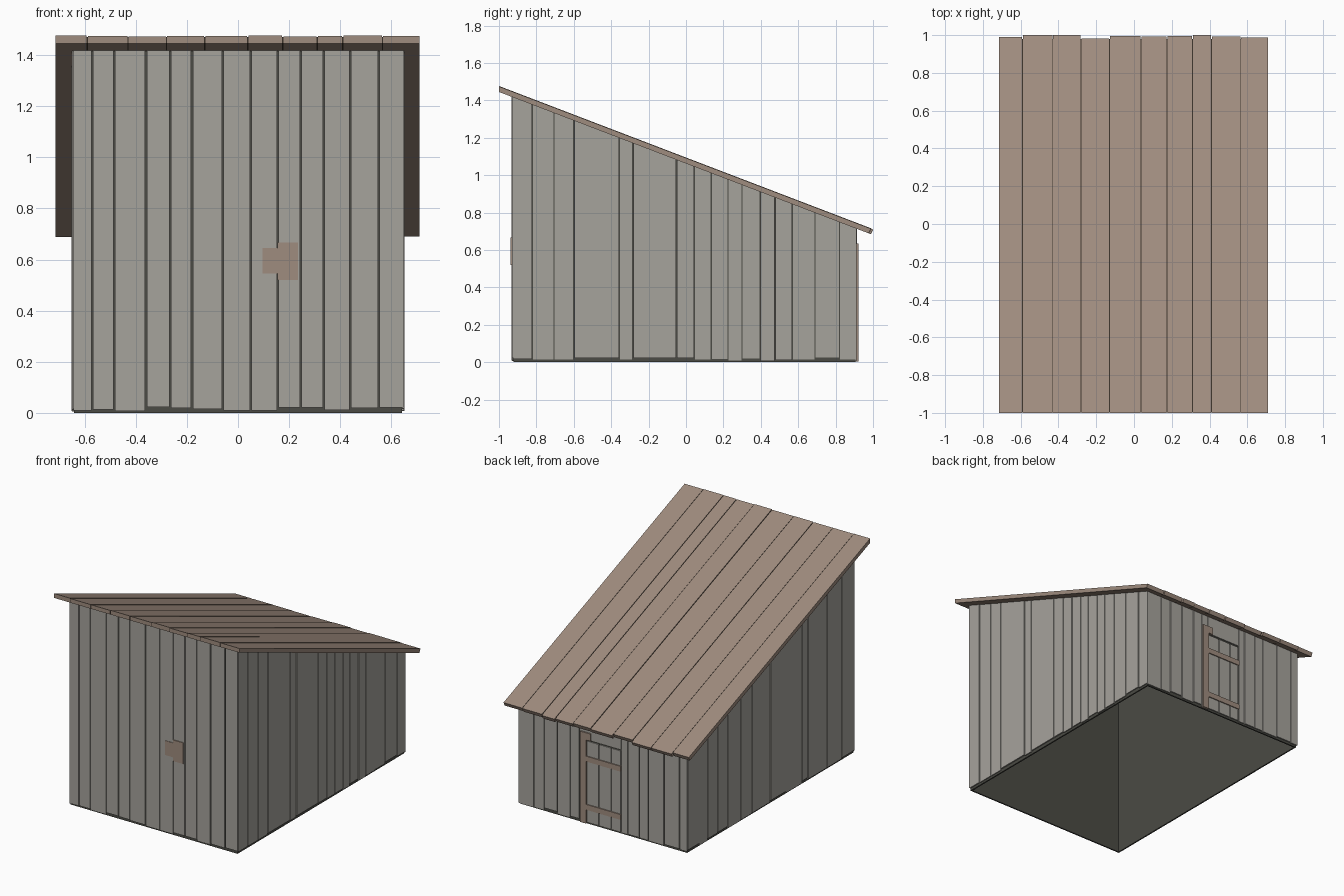
import bpy, bmesh, random
from mathutils import Vector

random.seed(4)
cube = bpy.data.objects.get("Cube")
if cube:
    bpy.data.objects.remove(cube, do_unlink=True)


def material(name, rgb):
    m = bpy.data.materials.new(name)
    m.use_nodes = True
    m.diffuse_color = (*rgb, 1)
    bsdf = next(n for n in m.node_tree.nodes if n.type == 'BSDF_PRINCIPLED')
    bsdf.inputs["Base Color"].default_value = (*rgb, 1)
    bsdf.inputs["Roughness"].default_value = 0.9
    return m


GREY = material("weathered grey wood", (0.381, 0.366, 0.332))
BROWN = material("brown wood", (0.347, 0.262, 0.209))
DARK = material("dark inner wall", (0.069, 0.069, 0.058))
SEAM = material("dark roof seam", (0.042, 0.031, 0.023))


def build(name, prisms, mat):
    """One object from prisms, each a base polygon plus an extrusion vector."""
    bm = bmesh.new()
    for poly, push in prisms:
        a = [bm.verts.new(p) for p in poly]
        b = [bm.verts.new(Vector(p) + Vector(push)) for p in poly]
        bm.faces.new(a)
        bm.faces.new(b[::-1])
        for i in range(len(a)):
            j = (i + 1) % len(a)
            bm.faces.new((a[j], a[i], b[i], b[j]))
    bmesh.ops.recalc_face_normals(bm, faces=bm.faces)
    mesh = bpy.data.meshes.new(name)
    bm.to_mesh(mesh)
    bm.free()
    mesh.materials.append(mat)
    obj = bpy.data.objects.new(name, mesh)
    bpy.context.collection.objects.link(obj)
    return obj


def eave(y):
    """Height of the underside of the roof."""
    return 1.0625 - 0.3825 * y


def across(x0, x1, z0, z1, y, depth):
    """Board facing front or back."""
    return [(x0, y, z0), (x1, y, z0), (x1, y, z1), (x0, y, z1)], (0, depth, 0)


def along(y0, y1, z0, x, depth):
    """Side board with its top cut to the roof slope."""
    return [(x, y0, z0), (x, y1, z0), (x, y1, eave(y1)), (x, y0, eave(y0))], (depth, 0, 0)


def spans(edges, gap):
    return [(a + gap / 2, b - gap / 2) for a, b in zip(edges, edges[1:])]


def foot():
    return random.uniform(0.006, 0.024)


X, FRONT, BACK = 0.642, -0.922, 0.905

# Inner shell, open below
build("inner_shell", [
    across(-X, X, 0, eave(FRONT), FRONT, 0.01),
    across(-X, X, 0, eave(BACK), BACK, -0.01),
    along(FRONT, BACK, 0, X, -0.01),
    along(FRONT, BACK, 0, -X, 0.01)], DARK)

# Front wall boards
front_edges = [-0.646, -0.57, -0.485, -0.36, -0.265, -0.18, -0.06, 0.05,
               0.155, 0.245, 0.335, 0.44, 0.55, 0.65]
build("front_wall_boards", [across(a, b, foot(), 1.418, FRONT, -random.uniform(0.007, 0.01))
                            for a, b in spans(front_edges, 0.006)], GREY)

# Side wall boards
left_edges = [-0.925, -0.82, -0.705, -0.60, -0.355, -0.285, -0.05, 0.045, 0.135,
              0.225, 0.30, 0.395, 0.475, 0.57, 0.69, 0.82, 0.91]
right_edges = [-0.925, -0.78, -0.62, -0.41, -0.35, -0.17, 0, 0.20, 0.33, 0.47,
               0.58, 0.69, 0.78, 0.91]
for name, edges, side in (("left", left_edges, 1), ("right", right_edges, -1)):
    build(name + "_wall_boards", [along(a, b, foot(), side * X, side * random.uniform(0.006, 0.01))
                                  for a, b in spans(edges, 0.006)], GREY)

# Back wall boards, leaving the doorway free
DOOR_R, DOOR_L, DOOR_TOP = -0.14, 0.125, 0.575
top = eave(BACK)
boards = []
for edges in ([-0.65, -0.59, -0.47, -0.35, -0.28, -0.19, DOOR_R],
              [DOOR_L, 0.18, 0.25, 0.35, 0.45, 0.53, 0.65]):
    boards += [across(a, b, foot(), top, BACK, random.uniform(0.006, 0.009))
               for a, b in spans(edges, 0.006)]
boards.append(across(DOOR_R, DOOR_L, DOOR_TOP + 0.012, top, BACK, 0.007))
build("back_wall_boards", boards, GREY)

# Door with frame post, stub lintel and cross bars
build("door_boards", [across(a, b, 0.015, DOOR_TOP, BACK, 0.007)
                      for a, b in spans([DOOR_R, -0.065, 0.03, DOOR_L], 0.006)], GREY)
build("door_post", [across(DOOR_L, 0.17, 0.005, 0.635, BACK, 0.016),
                    across(0.09, DOOR_L, 0.585, 0.635, BACK, 0.016)], BROWN)
build("door_bars", [across(DOOR_R, DOOR_L, z, z + 0.037, BACK, 0.014)
                    for z in (0.10, 0.435)], BROWN)

# Front latch
build("front_latch", [across(0.155, 0.235, 0.52, 0.667, FRONT, -0.015),
                      across(0.095, 0.155, 0.545, 0.645, FRONT, -0.013)], BROWN)

# Roof boards
roof_edges = [-0.717, -0.59, -0.43, -0.28, -0.13, 0.038, 0.175, 0.31, 0.41, 0.565, 0.713]
tails = [0.99, 1.0, 1.0, 0.983, 0.995, 0.992, 0.994, 1.0, 0.992, 0.988]
roof = []
for (a, b), tail in zip(spans(roof_edges, 0.005), tails):
    t = random.uniform(0.028, 0.032)
    roof.append(([(a, -1, eave(-1)), (a, -1, eave(-1) + t),
                  (a, tail, eave(tail) + t), (a, tail - 0.012, eave(tail - 0.012))],
                 (b - a, 0, 0)))
build("roof_boards", roof, BROWN)

# Dark seams between the roof boards
build("roof_seams", [([(x - 0.0025, -0.998, eave(-0.998)), (x - 0.0025, -0.998, eave(-0.998) + 0.027),
                       (x - 0.0025, 0.98, eave(0.98) + 0.027), (x - 0.0025, 0.97, eave(0.97))],
                      (0.005, 0, 0)) for x in roof_edges[1:-1]], SEAM)
